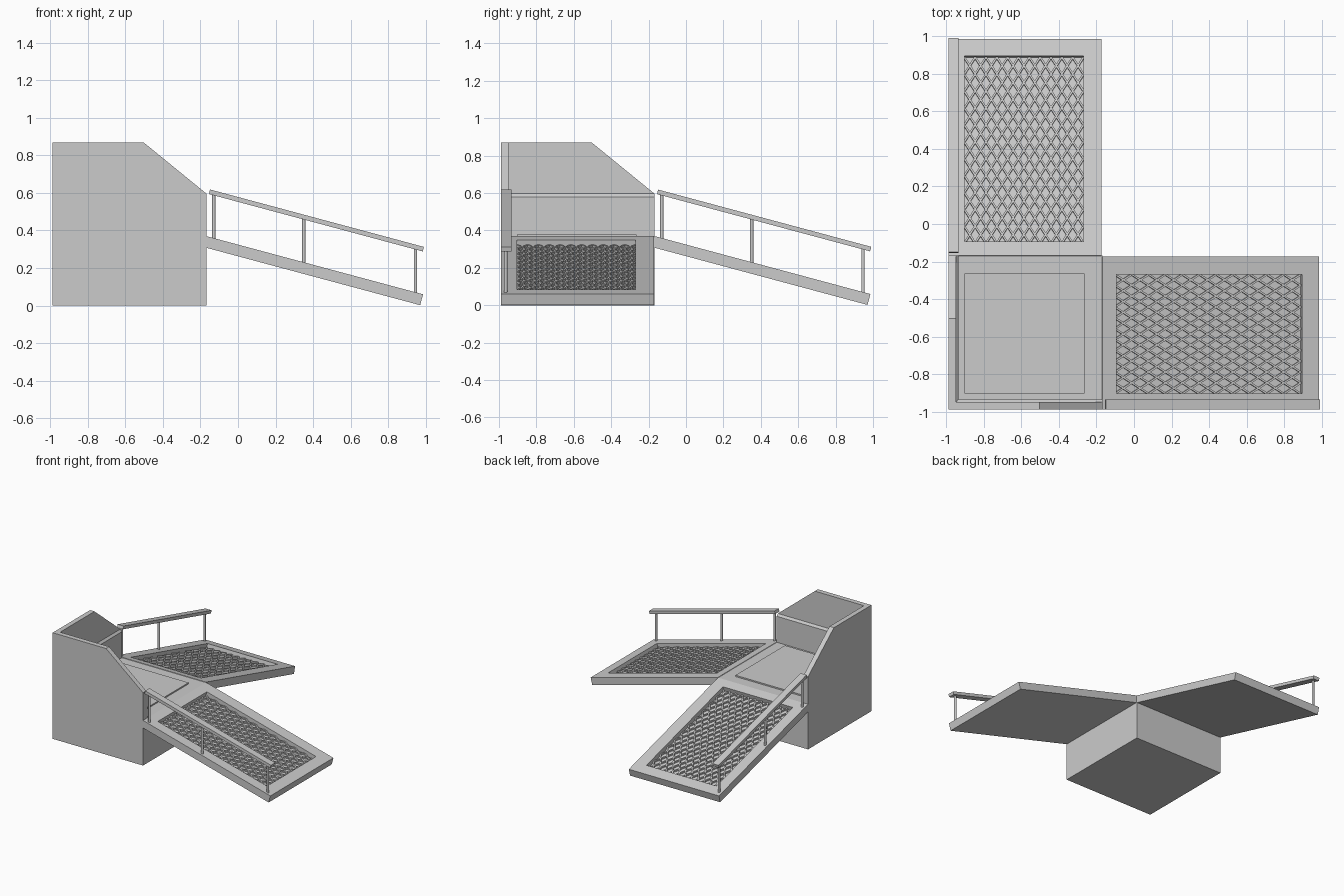
import bpy, bmesh, math
from mathutils import Vector

if "Cube" in bpy.data.objects:
    bpy.data.objects.remove(bpy.data.objects["Cube"])

metal = bpy.data.materials.new("grey metal")
metal.diffuse_color = (0.6, 0.6, 0.6, 1)
metal.use_nodes = True
metal.node_tree.nodes["Principled BSDF"].inputs["Base Color"].default_value = metal.diffuse_color

SLOPE = math.atan2(0.31, 1.155)
ALONG = Vector((math.cos(SLOPE), 0, -math.sin(SLOPE)))
NORMAL = Vector((math.sin(SLOPE), 0, math.cos(SLOPE)))
TOP = Vector((-0.165, 0, 0.37))          # upper end of the ramp surface


def on_ramp(s, y, n):
    """Point at distance s down the slope, at y, and n above the surface."""
    return TOP + ALONG * s + NORMAL * n + Vector((0, y, 0))


def finish(bm, name, swap=False):
    """Make the object; swap mirrors it across the diagonal x = y."""
    if swap:
        for v in bm.verts:
            v.co.x, v.co.y = v.co.y, v.co.x
    bmesh.ops.recalc_face_normals(bm, faces=bm.faces)
    me = bpy.data.meshes.new(name)
    bm.to_mesh(me)
    bm.free()
    me.materials.append(metal)
    ob = bpy.data.objects.new(name, me)
    bpy.context.collection.objects.link(ob)
    return ob


def loft(bm, a, b):
    """Closed solid between two matching loops."""
    va = [bm.verts.new(p) for p in a]
    vb = [bm.verts.new(p) for p in b]
    bm.faces.new(va)
    bm.faces.new(vb)
    for i in range(len(va)):
        j = (i + 1) % len(va)
        bm.faces.new((va[i], va[j], vb[j], vb[i]))


def box(name, x0, x1, y0, y1, z0, z1):
    bm = bmesh.new()
    ring = [(x0, y0), (x1, y0), (x1, y1), (x0, y1)]
    loft(bm, [(x, y, z0) for x, y in ring], [(x, y, z1) for x, y in ring])
    return finish(bm, name)


def wall(name, swap):
    bm = bmesh.new()
    # thicker lower panel with a sloped ledge, mitred at the corner
    sec = [(-0.985, 0.365), (-0.93, 0.365), (-0.93, 0.58), (-0.945, 0.597), (-0.985, 0.597)]
    loft(bm, [(y, y, z) for y, z in sec], [(-0.165, y, z) for y, z in sec])
    # thinner upper panel with a sloping end
    out = [(-0.165, 0.597), (-0.5, 0.87)]
    loops = [[(y, y, 0.597)] + [(x, y, z) for x, z in out] + [(y, y, 0.87)]
             for y in (-0.985, -0.945)]
    loft(bm, *loops)
    finish(bm, name, swap)


# recess limits on the ramp: along the slope and across
S0, S1 = 0.075 / math.cos(SLOPE), 1.065 / math.cos(SLOPE)
Y0, Y1 = -0.9, -0.265
LENGTH = 1.155 / math.cos(SLOPE)
THICK, DEPTH = 0.06, 0.038


def ramp(name, swap):
    bm = bmesh.new()
    lower_s = -THICK * math.tan(SLOPE)   # makes the upper end vertical
    def ring(s0, s1, y0, y1, n):
        return [bm.verts.new(on_ramp(s, y, n))
                for s, y in ((s0, y0), (s1, y0), (s1, y1), (s0, y1))]
    rings = [ring(lower_s, LENGTH, -0.985, -0.168, -THICK),
             ring(0, LENGTH, -0.985, -0.168, 0),
             ring(S0, S1, Y0, Y1, 0),
             ring(S0, S1, Y0, Y1, -DEPTH)]
    bm.faces.new(rings[0])
    bm.faces.new(rings[-1])
    for a, b in zip(rings, rings[1:]):
        for i in range(4):
            j = (i + 1) % 4
            bm.faces.new((a[i], a[j], b[j], b[i]))
    finish(bm, name, swap)


def grating(name, swap):
    """Diamond lattice of crossing bars, clipped to the recess."""
    bm = bmesh.new()
    cols, rows = 11, 11
    du, dv = (S1 - S0) / rows, (Y1 - Y0) / cols
    half = 0.005
    for sign in (1, -1):
        for k in range(-cols, rows + cols + 1):
            # line in cell units: u = k + sign * v, clipped to 0 <= u <= rows
            ends = sorted((sign * (0 - k), sign * (rows - k)))
            v0, v1 = max(0, ends[0]), min(cols, ends[1])
            if v1 - v0 < 0.01:
                continue
            p, q = [Vector((S0 + (k + sign * v) * du, Y0 + v * dv)) for v in (v0, v1)]
            d = (q - p).normalized()
            side = Vector((-d.y, d.x)) * half
            quad = [p + side, q + side, q - side, p - side]
            loft(bm, [on_ramp(c.x, c.y, -DEPTH) for c in quad],
                 [on_ramp(c.x, c.y, -DEPTH + 0.012) for c in quad])
    finish(bm, name, swap)


def handrail(name, swap):
    bm = bmesh.new()
    # sloping rail, lifted above the ramp surface
    ring = [(-0.985, 0.22), (-0.93, 0.22), (-0.93, 0.245), (-0.985, 0.245)]
    s0 = -0.045
    loft(bm, [on_ramp(s0, y, n) for y, n in ring],
         [on_ramp(s0 + 1.18, y, n) for y, n in ring])
    # round upright posts
    for x in (-0.125, 0.355, 0.95):
        z = TOP.z - (x - TOP.x) * math.tan(SLOPE)
        pts = [(x + 0.009 * math.cos(a), -0.96 + 0.009 * math.sin(a))
               for a in (i * math.pi / 6 for i in range(12))]
        loft(bm, [(a, b, z - 0.01) for a, b in pts],
             [(a, b, z + 0.235) for a, b in pts])
    finish(bm, name, swap)


# platform block and its raised floor plate
box("platform_base", -0.985, -0.165, -0.985, -0.165, 0, 0.367)
box("floor_plate", -0.9, -0.26, -0.9, -0.26, 0.36, 0.378)

# the right side, then its twin at the back
for swap, a, b in ((False, "front", "right"), (True, "left", "back")):
    wall(a + "_wall", swap)
    ramp(b + "_ramp", swap)
    grating(b + "_grating", swap)
    handrail(b + "_handrail", swap)

# centre the whole model
for ob in bpy.context.collection.objects:
    ob.location = (-0.004, -0.004, 0)
